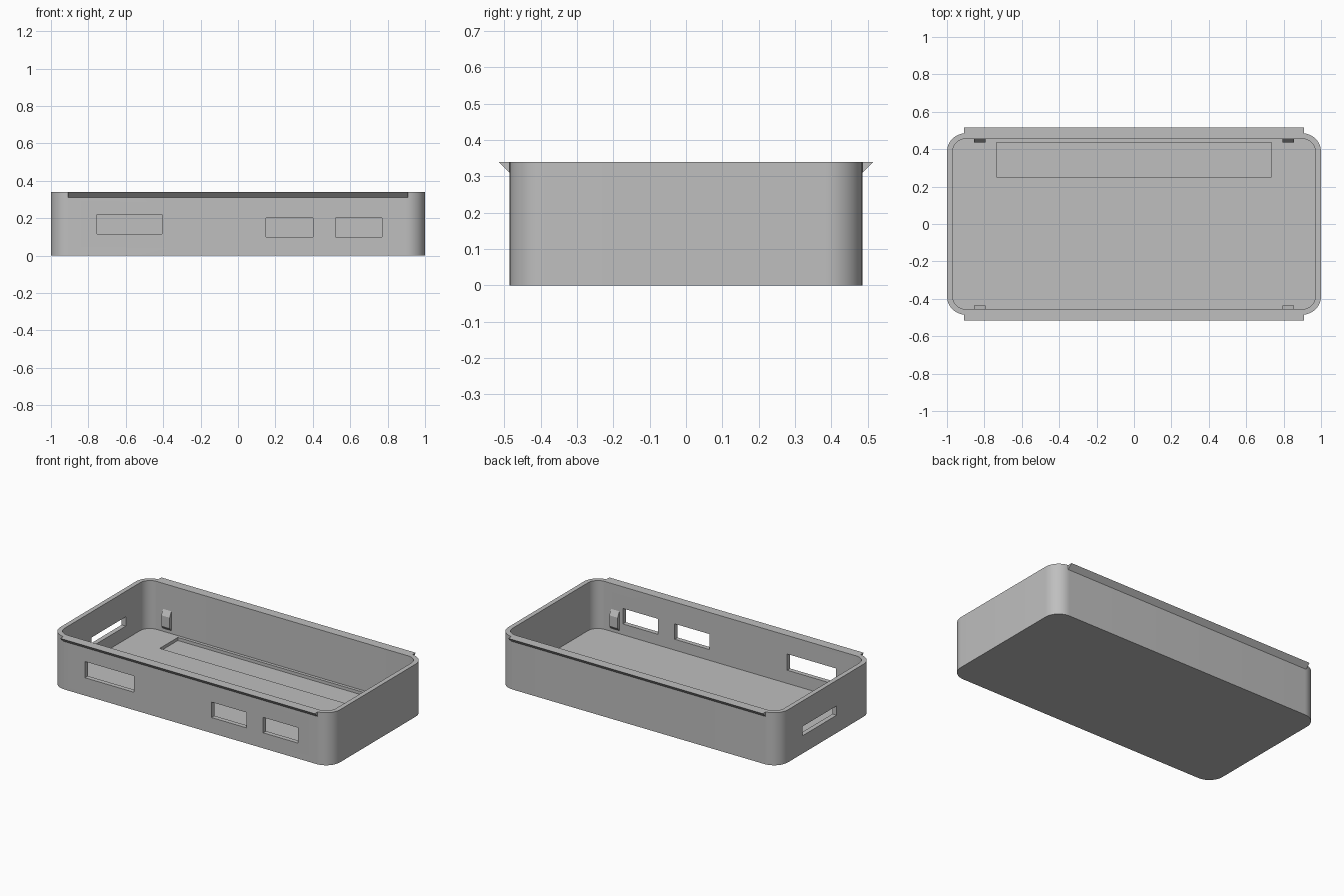
import bpy
import bmesh
from math import cos, sin, pi

old = bpy.data.objects.get("Cube")
if old:
    bpy.data.objects.remove(old, do_unlink=True)

grey = bpy.data.materials.new("light grey plastic")
grey.use_nodes = True
colour = (0.52, 0.52, 0.52, 1)
grey.diffuse_color = colour
grey.node_tree.nodes["Principled BSDF"].inputs["Base Color"].default_value = colour

HX, HY, HEIGHT = 1.0, 0.485, 0.34
WALL, FLOOR, RADIUS = 0.03, 0.03, 0.1


def prism(name, ring, offset):
    """Extrude a closed ring of 3D points along an offset."""
    bm = bmesh.new()
    face = bm.faces.new([bm.verts.new(p) for p in ring])
    moved = bmesh.ops.extrude_face_region(bm, geom=[face])["geom"]
    verts = [v for v in moved if isinstance(v, bmesh.types.BMVert)]
    bmesh.ops.translate(bm, vec=offset, verts=verts)
    bmesh.ops.recalc_face_normals(bm, faces=bm.faces)
    mesh = bpy.data.meshes.new(name)
    bm.to_mesh(mesh)
    bm.free()
    mesh.materials.append(grey)
    obj = bpy.data.objects.new(name, mesh)
    bpy.context.collection.objects.link(obj)
    return obj


def rounded_block(name, hx, hy, radius, z0, z1, steps=14):
    ring = []
    for i, (sx, sy) in enumerate([(1, 1), (-1, 1), (-1, -1), (1, -1)]):
        for k in range(steps + 1):
            a = (i + k / steps) * pi / 2
            ring.append((sx * (hx - radius) + radius * cos(a),
                         sy * (hy - radius) + radius * sin(a), z0))
    return prism(name, ring, (0, 0, z1 - z0))


def box(name, x0, x1, y0, y1, z0, z1):
    ring = [(x0, y0, z0), (x1, y0, z0), (x1, y1, z0), (x0, y1, z0)]
    return prism(name, ring, (0, 0, z1 - z0))


def activate(obj):
    bpy.ops.object.select_all(action='DESELECT')
    obj.select_set(True)
    bpy.context.view_layer.objects.active = obj


# Tray body and the shapes cut out of it
body = rounded_block("tray_body", HX, HY, RADIUS, 0, HEIGHT)
cutters = [
    rounded_block("cavity_cutter", HX - WALL, HY - WALL, RADIUS - WALL, FLOOR, HEIGHT + 0.1),
    box("floor_pocket_cutter", -0.735, 0.735, 0.25, 0.435, 0.01, 0.1),
    box("wide_port_cutter", -0.755, -0.405, -0.6, -0.42, 0.115, 0.22),
    box("middle_port_cutter", 0.15, 0.40, -0.6, -0.42, 0.10, 0.20),
    box("end_port_cutter", 0.52, 0.77, -0.6, -0.42, 0.10, 0.20),
    box("side_slot_cutter", -1.1, -0.94, -0.11, 0.24, 0.115, 0.175),
]
activate(body)
for cutter in cutters:
    cutter.hide_render = True
    mod = body.modifiers.new("cut", 'BOOLEAN')
    mod.operation = 'DIFFERENCE'
    mod.solver = 'EXACT'
    mod.object = cutter
    bpy.ops.object.modifier_apply(modifier=mod.name)
    bpy.data.objects.remove(cutter, do_unlink=True)
activate(body)
bpy.ops.object.shade_smooth_by_angle()

# Wedge ledges along the long rims, and snap clips on the inner walls
for side, word in ((-1, "front"), (1, "back")):
    ledge = [(HY, HEIGHT - 0.03), (HY + 0.031, HEIGHT), (HY, HEIGHT)]
    prism(word + "_rim_ledge", [(-0.91, side * y, z) for y, z in ledge], (1.82, 0, 0))
    inner = HY - WALL
    clip = [(inner, 0.175), (inner - 0.018, 0.14), (inner - 0.018, 0.07), (inner, 0.05)]
    for x, hand in ((-0.855, "right"), (0.795, "left")):
        prism(f"{word}_{hand}_clip", [(x, side * y, z) for y, z in clip], (0.06, 0, 0))
